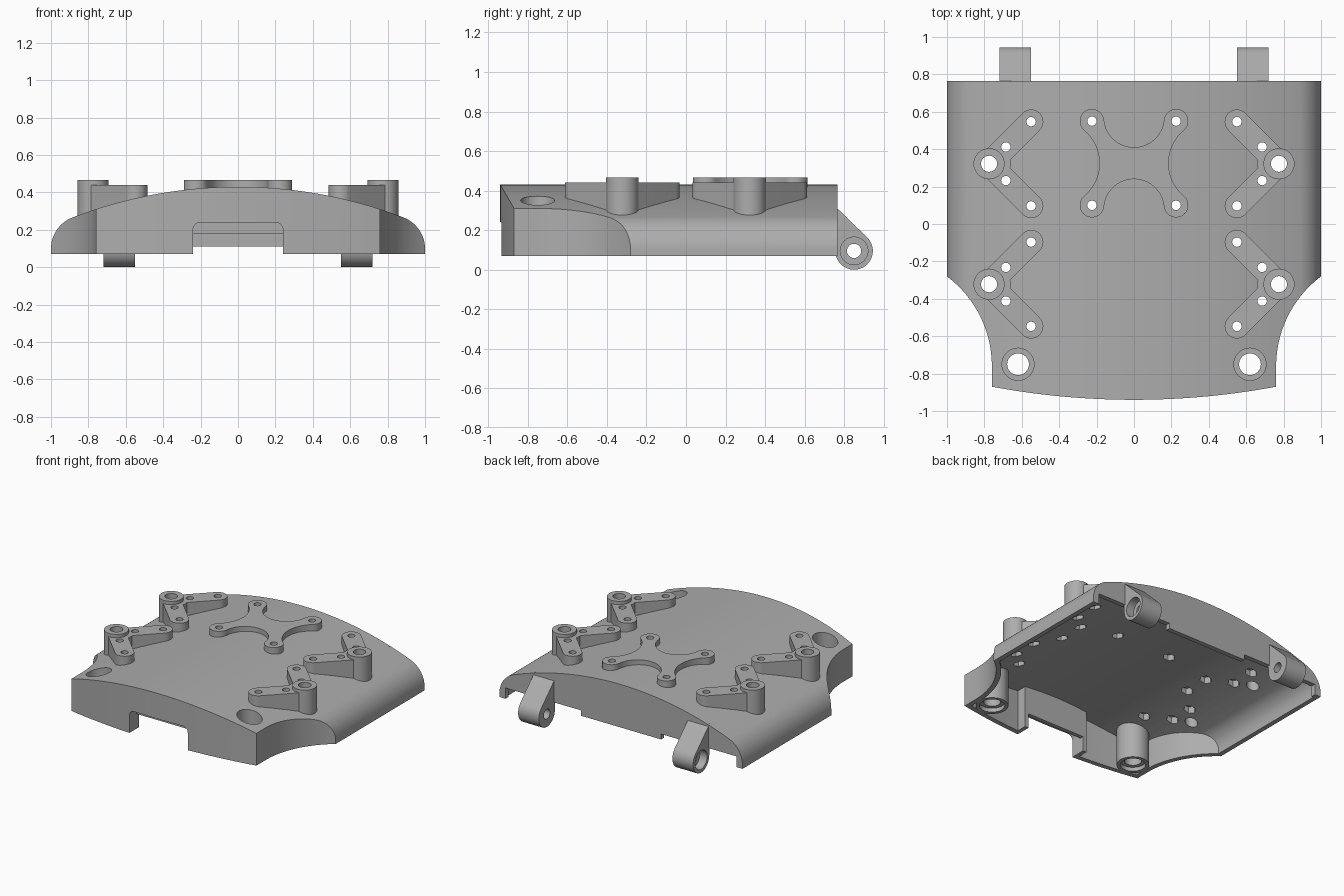
import bpy, bmesh
from math import sin, cos, sqrt, pi, radians

if "Cube" in bpy.data.objects:
    bpy.data.objects.remove(bpy.data.objects["Cube"])

grey = bpy.data.materials.new("plain grey")
grey.use_nodes = True
GREY = (0.42, 0.42, 0.42, 1)
grey.diffuse_color = GREY
grey.node_tree.nodes["Principled BSDF"].inputs["Base Color"].default_value = GREY


def arc(cx, cy, r, a0, a1, n=24):
    angles = [radians(a0 + (a1 - a0) * i / n) for i in range(n + 1)]
    return [(cx + r * cos(a), cy + r * sin(a)) for a in angles]


def prism(name, pts, axis, lo, hi):
    """Extrude a 2D outline along an axis."""
    place = {"x": lambda a, b, h: (h, a, b),
             "y": lambda a, b, h: (a, h, b),
             "z": lambda a, b, h: (a, b, h)}[axis]
    bm = bmesh.new()
    low = [bm.verts.new(place(a, b, lo)) for a, b in pts]
    high = [bm.verts.new(place(a, b, hi)) for a, b in pts]
    bm.faces.new(low)
    bm.faces.new(high)
    for i in range(len(pts)):
        j = (i + 1) % len(pts)
        bm.faces.new((low[i], low[j], high[j], high[i]))
    bmesh.ops.recalc_face_normals(bm, faces=bm.faces)
    mesh = bpy.data.meshes.new(name)
    bm.to_mesh(mesh)
    bm.free()
    mesh.materials.append(grey)
    obj = bpy.data.objects.new(name, mesh)
    bpy.context.collection.objects.link(obj)
    return obj


def rod(name, a, b, r, lo, hi, axis="z", sides=40):
    return prism(name, arc(a, b, r, 0, 360, sides)[:-1], axis, lo, hi)


def box(name, x0, x1, y0, y1, z0, z1):
    return prism(name, [(x0, y0), (x1, y0), (x1, y1), (x0, y1)], "z", z0, z1)


def combine(obj, others, operation, keep=False):
    for other in others:
        mod = obj.modifiers.new("bool", "BOOLEAN")
        mod.operation = operation
        mod.solver = "EXACT"
        mod.object = other
        bpy.context.view_layer.objects.active = obj
        bpy.ops.object.modifier_apply(modifier=mod.name)
        if not keep:
            bpy.data.objects.remove(other)
    return obj


def mirrored(half):
    return half + [(-x, y) for x, y in reversed(half) if abs(x) > 1e-5]


ROOF_R, ROOF_Z, EDGE_R, EDGE_X = 2.47, -2.04, 0.18, 0.82
BASE = 0.07


def roof(x):
    return ROOF_Z + sqrt(ROOF_R ** 2 - x * x)


def body(name, d, bottom):
    """Domed body shrunk inward by d."""
    reach = ROOF_R - EDGE_R
    edge_z = ROOF_Z + sqrt(reach ** 2 - EDGE_X ** 2)
    tilt = 69.0
    half = [(1 - d, bottom)] + arc(EDGE_X, edge_z, EDGE_R - d, 0, tilt, 16)
    half += arc(0, ROOF_Z, ROOF_R - d, tilt, 90, 16)[1:]
    obj = prism(name, mirrored(half), "y", -1.2, 1.2)
    # Plan outline: straight back, scooped front corners, bowed front
    side = 0.76 - d
    plan = [(1.106, 0.765 - d)] + arc(1.36, -0.76, 0.6 + d, 115, 180, 28)
    for i in range(17):
        x = side * (1 - i / 16)
        plan.append((x, 3.22 - sqrt((4.16 - d) ** 2 - x * x)))
    return combine(obj, [prism("plan", mirrored(plan), "z", -1, 1)], "INTERSECT")


WALL = 0.035
shell = body("shell", 0, BASE)
skin = body("inner_cutter", 0.015, -0.5)
combine(shell, [body("cavity", WALL, -0.5)], "DIFFERENCE")

# Pocket behind the front opening
pocket = box("front_pocket", -0.27, 0.27, -1, -0.82, BASE, 0.6)
combine(pocket, [skin], "INTERSECT", keep=True)
combine(shell, [pocket], "UNION")
arch = [(0.24, -0.1)] + arc(0.2, 0.2, 0.04, 0, 90, 8) + arc(-0.2, 0.2, 0.04, 90, 180, 8) + [(-0.24, -0.1)]
combine(shell, [prism("opening", arch, "y", -1.1, -0.85),
                box("slot", -0.24, 0.24, -0.88, -0.7, -0.1, 0.18)], "DIFFERENCE")

# Stepped lower edge of the back wall
combine(shell, [box("mid", -0.34, 0.34, 0.7, 0.9, -0.1, 0.11)] +
        [box("end", min(s * 0.33, s * 0.95), max(s * 0.33, s * 0.95), 0.7, 0.9, -0.1, 0.15)
         for s in (-1, 1)], "DIFFERENCE")

parts = []
holes = []

# Screw tubes in the front corners
for s, side in ((1, "left"), (-1, "right")):
    x, y = s * 0.62, -0.75
    tube = rod(side + "_corner_tube", x, y, 0.11, BASE, 0.6)
    combine(tube, [skin], "INTERSECT", keep=True)
    combine(shell, [tube], "UNION")
    combine(shell, [rod("bore", x, y, 0.058, 0, 0.6),
                    rod("sink", x, y, 0.086, 0.22, 0.6),
                    rod("sink", x, y, 0.086, 0, 0.1)], "DIFFERENCE")


def screw(x, y):
    z = roof(x) + 0.005
    holes.append(rod("screw_hole", x, y, 0.025, 0, 0.7, sides=24))
    holes.append(rod("nut_hole", x, y, 0.042, 0.15, z, sides=6))


# V-shaped side mounts with a tall boss
for s, side in ((1, "left"), (-1, "right")):
    for e, end in ((1, "back"), (-1, "front")):
        cx, cy = s * 0.775, e * 0.322
        name = f"{end}_{side}_mount"
        mount = rod(name, cx, cy, 0.083, 0.15, 0.465)
        for t in (1, -1):
            tip = (s * 0.55, cy + t * 0.225)
            heading = 135 if s * t > 0 else 45
            if t < 0:
                heading -= 180
            arm = arc(*tip, 0.065, heading - 90, heading + 90) + arc(cx, cy, 0.065, heading + 90, heading + 270)
            combine(mount, [prism("arm", arm, "z", 0.15, 0.44)], "UNION")
            screw(*tip)
            screw(s * 0.685, cy + t * 0.09)
        combine(mount, [rod("web", s * 0.72, cy, 0.062, 0.15, 0.44)], "UNION")
        combine(mount, [skin], "DIFFERENCE", keep=True)
        holes.append(rod("boss_hole", cx, cy, 0.043, 0, 0.7))
        parts.append(mount)

# Cross plate with curved-in sides
MID, SPAN, TIP_R = 0.325, 0.225, 0.065
SIDE_X, SIDE_R, END_Y, END_R = 0.4136, 0.2286, 0.246, 0.161
outline = []
quarter = arc(SIDE_X, 0, SIDE_R, 180, 130, 10)
quarter += arc(SPAN, SPAN, TIP_R, -50, 175, 24)[1:]
quarter += arc(0, END_Y, END_R, -5, -90, 14)[1:]
upper = mirrored(quarter)
lower = [(x, -y) for x, y in reversed(upper)][1:-1]
outline = [(x, y + MID) for x, y in upper + lower]
cross = prism("cross_plate", outline, "z", 0.3, 0.465)
combine(cross, [skin], "DIFFERENCE", keep=True)
parts.append(cross)
for x in (-SPAN, SPAN):
    for y in (-SPAN, SPAN):
        screw(x, MID + y)

# Drill every hole through the shell and the raised mounts
for target in [shell] + parts:
    xs = [v.co.x for v in target.data.vertices]
    ys = [v.co.y for v in target.data.vertices]
    near = [h for h in holes
            if min(xs) < h.data.vertices[0].co.x < max(xs)
            and min(ys) < h.data.vertices[0].co.y < max(ys)]
    combine(target, near, "DIFFERENCE", keep=True)
for helper in holes + [skin]:
    bpy.data.objects.remove(helper)

# Hinge lugs on the back wall
for s, side in ((1, "left"), (-1, "right")):
    y, z = 0.85, 0.095
    profile = arc(y, z, 0.095, 45, -180, 40) + [(0.75, 0.16), (0.75, 0.325)]
    x0, x1 = sorted((s * 0.55, s * 0.72))
    lug = prism(side + "_hinge_lug", profile, "x", x0, x1)
    c0, c1 = sorted((s * 0.66, s * 0.8))
    combine(lug, [rod("pin", y, z, 0.036, -1, 1, "x"),
                  rod("sink", y, z, 0.07, c0, c1, "x")], "DIFFERENCE")
    parts.append(lug)

for obj in [shell] + parts:
    bpy.ops.object.select_all(action="DESELECT")
    obj.select_set(True)
    bpy.context.view_layer.objects.active = obj
    bpy.ops.object.shade_smooth_by_angle(angle=radians(30))
